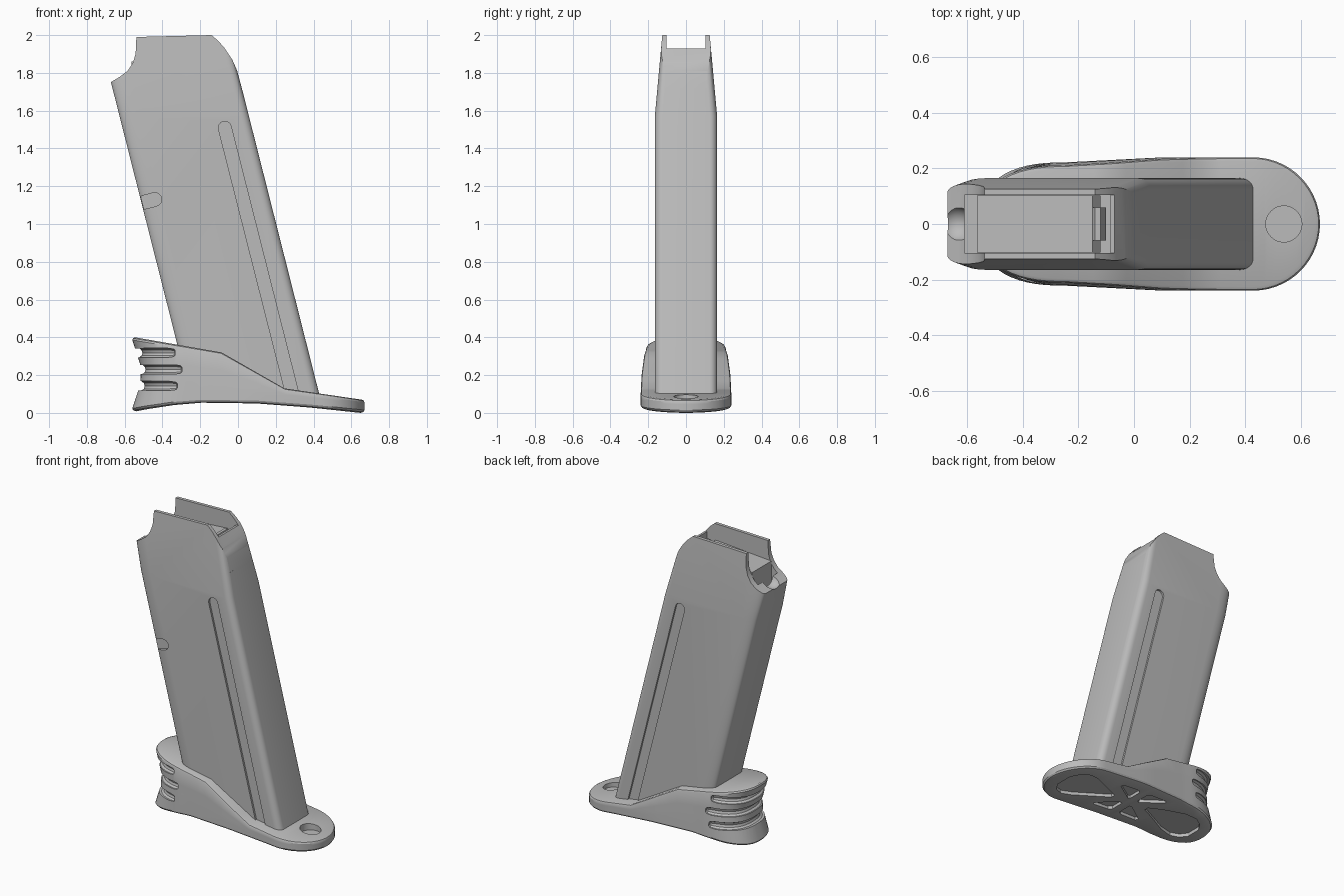
import bpy, bmesh, math
from mathutils import Vector

if "Cube" in bpy.data.objects:
    bpy.data.objects.remove(bpy.data.objects["Cube"], do_unlink=True)

grey = bpy.data.materials.new("grey")
grey.use_nodes = True
grey.diffuse_color = (0.5, 0.5, 0.5, 1)
grey.node_tree.nodes["Principled BSDF"].inputs["Base Color"].default_value = (0.5, 0.5, 0.5, 1)


# ---------- helpers ----------
def finish(name, bm):
    bmesh.ops.recalc_face_normals(bm, faces=bm.faces)
    me = bpy.data.meshes.new(name)
    bm.to_mesh(me)
    bm.free()
    ob = bpy.data.objects.new(name, me)
    bpy.context.collection.objects.link(ob)
    me.materials.append(grey)
    return ob


def loft(name, rings):
    """Closed solid through rings of equal point count."""
    bm = bmesh.new()
    vs = [[bm.verts.new(p) for p in r] for r in rings]
    n = len(vs[0])
    for a, b in zip(vs, vs[1:]):
        for i in range(n):
            j = (i + 1) % n
            bm.faces.new((a[i], a[j], b[j], b[i]))
    bm.faces.new(vs[0])
    bm.faces.new(vs[-1])
    return finish(name, bm)


def side_prism(name, pts, y0, y1):
    return loft(name, [[(x, y, z) for x, z in pts] for y in (y0, y1)])


def boolean(ob, cutter, op='DIFFERENCE'):
    m = ob.modifiers.new("cut", 'BOOLEAN')
    m.operation, m.object, m.solver = op, cutter, 'EXACT'
    dg = bpy.context.evaluated_depsgraph_get()
    me = bpy.data.meshes.new_from_object(ob.evaluated_get(dg))
    ob.modifiers.clear()
    ob.data = me
    bpy.data.objects.remove(cutter, do_unlink=True)


def smooth(ob, angle=32):
    bpy.ops.object.select_all(action='DESELECT')
    ob.select_set(True)
    bpy.context.view_layer.objects.active = ob
    bpy.ops.object.shade_smooth_by_angle(angle=math.radians(angle))


def lerp(pts, x):
    for (a, p), (b, q) in zip(pts, pts[1:]):
        if x <= b:
            return p + (q - p) * max(0, x - a) / (b - a)
    return pts[-1][1]


def capsule(a, b, r, n=8):
    """Stadium outline around the segment a-b."""
    a, b = Vector(a), Vector(b)
    t = math.atan2(b.y - a.y, b.x - a.x)
    out = []
    for c, s in ((b, t - math.pi / 2), (a, t + math.pi / 2)):
        out += [(c.x + r * math.cos(s + math.pi * i / n), c.y + r * math.sin(s + math.pi * i / n))
                for i in range(n + 1)]
    return out


# ---------- leaning tube ----------
LEAN = 0.253


def section(z, hw):
    xf = 0.43 - LEAN * (z - 0.1)
    xr = xf - 0.685
    pts = []
    for cx, sx, rx, ry in ((xf, 1, 0.045, 0.04), (xr, -1, 0.09, 0.035)):
        arc = [i * math.pi / 12 for i in range(7)]
        quarter = [(cx - sx * rx * (1 - math.cos(a)), hw - ry * (1 - math.sin(a))) for a in arc]
        if sx > 0:
            pts += [(x, -y) for x, y in reversed(quarter)] + quarter
        else:
            pts += list(reversed(quarter)) + [(x, -y) for x, y in quarter]
    return [(x, y, z) for x, y in pts]


tube = loft("magazine_tube", [section(0.09, 0.165), section(1.57, 0.165), section(2.05, 0.121)])

# side silhouette: rear scallop, lips and sloped front
notch = [(-0.54 - 0.14 * math.cos(a), 1.89 - 0.14 * math.sin(a))
         for a in [math.radians(80 - 80 * i / 10) for i in range(11)]]
notch = [(-0.72, 1.73), (-0.675, 1.75), (-0.625, 1.78), (-0.585, 1.81), (-0.558, 1.85),
         (-0.542, 1.90), (-0.538, 1.99)]
outline = [(-0.8, 0.0), (-0.8, 1.70)] + notch + [
    (-0.14, 2.0), (-0.105, 1.97), (-0.07, 1.93), (-0.03, 1.87), (-0.004, 1.81),
    (0.02, 1.72), (0.6, 1.5), (0.6, 0.0)]
boolean(tube, side_prism("silhouette", outline, -0.4, 0.4), 'INTERSECT')

# open channel between the lips
channel = [(0.1, 1.93), (0.1, 2.1), (-0.9, 2.1), (-0.9, 1.90), (-0.61, 1.90), (-0.61, 1.65),
           (-0.085, 1.65), (-0.085, 1.93)]
boolean(tube, side_prism("channel", channel, -0.104, 0.104))

# rounded scoop in the rear wall
bm = bmesh.new()
bmesh.ops.create_uvsphere(bm, u_segments=24, v_segments=12, radius=0.065)
bmesh.ops.translate(bm, verts=bm.verts, vec=(-0.645, 0, 1.80))
boolean(tube, finish("scoop", bm))

# long guide grooves on both sides
groove = capsule((-0.07, 1.51), (0.29, 0.09), 0.034)
for s in (-1, 1):
    boolean(tube, side_prism("groove", groove, s * 0.152, s * 0.3))
# catch slot on one side
boolean(tube, side_prism("catch_slot", capsule((-0.65, 1.075), (-0.44, 1.13), 0.036), -0.3, -0.14))
smooth(tube)

# ---------- follower inside the lips ----------
follower = side_prism("follower", [(-0.565, 1.68), (-0.565, 1.86), (-0.15, 1.89), (-0.12, 1.85),
                                   (-0.12, 1.68)], -0.102, 0.102)
ridge = side_prism("follower_ridge", [(-0.165, 1.86), (-0.14, 1.91), (-0.12, 1.91), (-0.10, 1.82)],
                   -0.06, 0.06)

# ---------- base pad ----------
TOP = [(-0.56, 0.40), (-0.09, 0.32), (0.25, 0.13), (0.67, 0.07)]
BOT = [(-0.56, 0.008), (-0.5, 0.02), (-0.35, 0.042), (-0.2, 0.054), (0.1, 0.05),
       (0.4, 0.028), (0.67, 0.0)]


def half_width(x):
    if x < -0.25:
        u = min(1, (-0.25 - x) / 0.31)
        return 0.222 * (1 - u ** 2.5) ** 0.4
    if x > 0.43:
        return 0.24 * math.sqrt(max(0, 1 - ((x - 0.43) / 0.24) ** 2))
    return lerp([(-0.25, 0.222), (0.1, 0.24), (0.43, 0.24)], x)


def pad_point(x, side, t, inset=0.0, dz=0.0):
    """Point on the pad wall; t runs from underside to top edge."""
    z = lerp(BOT, x) + t * (lerp(TOP, x) - lerp(BOT, x)) + dz
    k = 1 - 0.2 * max(0, z - 0.1)
    y = max(0.0, half_width(x) * k - inset)
    f = max(0, (-0.2 - x) / 0.36)
    px = x + f * 0.045 * math.sin(math.pi * t)
    px += inset * max(-1, min(1, (0.05 - x) / 0.55))
    return (px, side * y, z)


N = 14
xs = [-0.25 - 0.31 * math.sin(math.pi / 2 * i / N) for i in range(N, 0, -1)]
xs[0] += 0.0004
xs += [-0.25, -0.2, -0.15, -0.09, -0.03, 0.03, 0.1, 0.18, 0.25, 0.32, 0.38, 0.43]
xs += [0.43 + 0.24 * math.sin(math.pi / 2 * i / N) for i in range(1, N + 1)]
xs[-1] -= 0.0004
levels = [(0, 0.02, 0), (0, 0.006, 0.005), (0, 0, 0.015)]
levels += [(t, 0, 0) for t in (0.35, 0.45, 0.55, 0.65)]
levels += [(1, 0, -0.014), (1, 0.004, -0.005), (1, 0.014, 0)]
bm = bmesh.new()
rings = []
for t, ins, dz in levels:
    rings.append([[bm.verts.new(pad_point(x, s, t, ins, dz)) for x in xs] for s in (-1, 1)])
n = len(xs)
for a, b in zip(rings, rings[1:]):
    for s in (0, 1):
        for i in range(n - 1):
            bm.faces.new((a[s][i], a[s][i + 1], b[s][i + 1], b[s][i]))
    for i in (0, n - 1):
        bm.faces.new((a[0][i], a[1][i], b[1][i], b[0][i]))
for r in (rings[0], rings[-1]):
    for i in range(n - 1):
        bm.faces.new((r[0][i], r[0][i + 1], r[1][i + 1], r[1][i]))
bmesh.ops.remove_doubles(bm, verts=bm.verts, dist=0.0002)
pad = finish("base_pad", bm)

# finger grooves wrapping the rear
for z, end in ((0.318, -0.34), (0.23, -0.31), (0.143, -0.335)):
    path = []
    gx = [x for x in xs if x < end - 0.03]
    stations = [(x, 1) for x in reversed(gx)] + [(x, -1) for x in gx]
    stations = [(end, 1), (end - 0.008, 1)] + stations + [(end - 0.008, -1), (end, -1)]
    for x, s in stations:
        t = (z - lerp(BOT, x)) / (lerp(TOP, x) - lerp(BOT, x))
        path.append(pad_point(x, s, t))
    cu = bpy.data.curves.new("finger_groove", 'CURVE')
    cu.dimensions, cu.bevel_depth, cu.bevel_resolution, cu.use_fill_caps = '3D', 0.026, 3, True
    sp = cu.splines.new('POLY')
    sp.points.add(len(path) - 1)
    for i, (p, q) in enumerate(zip(sp.points, path)):
        p.co = (*q, 1)
        p.radius = (0.45, 0.8)[min(i, len(path) - 1 - i)] if min(i, len(path) - 1 - i) < 2 else 1
    tmp = bpy.data.objects.new("finger_groove_path", cu)
    bpy.context.collection.objects.link(tmp)
    me = bpy.data.meshes.new_from_object(tmp.evaluated_get(bpy.context.evaluated_depsgraph_get()))
    bpy.data.objects.remove(tmp, do_unlink=True)
    bm = bmesh.new()
    bm.from_mesh(me)
    bmesh.ops.remove_doubles(bm, verts=bm.verts, dist=0.0002)
    boolean(pad, finish("finger_groove", bm))

# blind round hole at the toe
ring = [(0.54 + 0.065 * math.cos(i * math.pi / 16), 0.065 * math.sin(i * math.pi / 16)) for i in range(32)]
boolean(pad, loft("toe_hole", [[(x, y, z) for x, y in ring] for z in (0.05, 0.3)]))


# ribbed pockets in the underside
def pocket(pts):
    boolean(pad, loft("pocket", [[(x, y, -0.1) for x, y in pts],
                                 [(x, y, lerp(BOT, x) + 0.02) for x, y in pts]]))


toe = [(0.17, -0.015), (0.40, -0.13), (0.47, -0.145), (0.53, -0.12), (0.57, -0.06)]
heel = [(-0.10, -0.015), (-0.32, -0.12), (-0.40, -0.13), (-0.45, -0.10), (-0.48, -0.05)]
for half in (toe, heel):
    pocket(half + [(x, -y) for x, y in reversed(half)])
for sx in (-1, 1):
    for sy in (-1, 1):
        pocket([(0.035 + sx * x, sy * y) for x, y in ((0.03, 0.04), (0.03, 0.13), (0.05, 0.15),
                                                     (0.17, 0.15), (0.18, 0.13), (0.045, 0.035))])
smooth(pad, 30)
